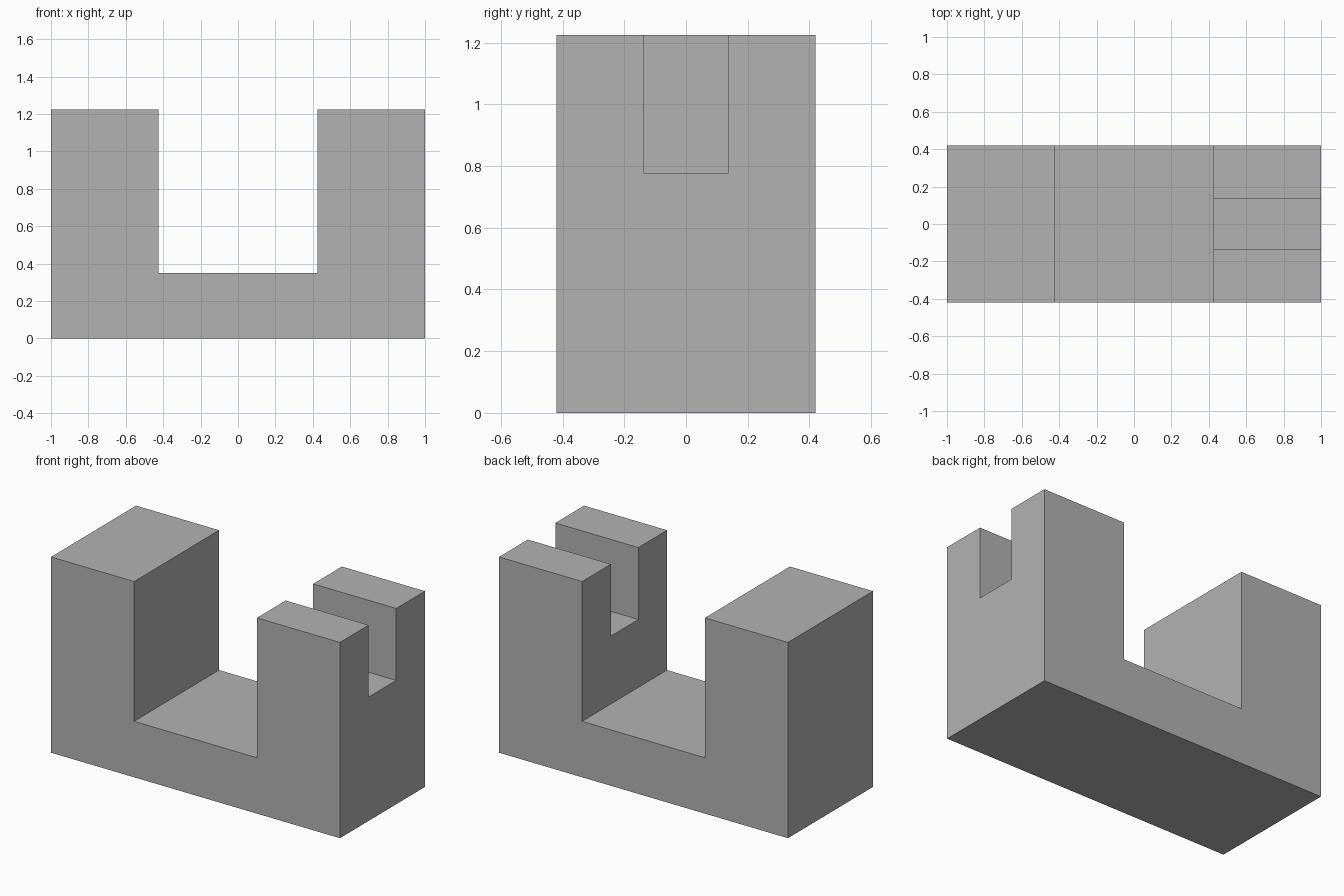
import bpy
import bmesh

if "Cube" in bpy.data.objects:
    bpy.data.objects.remove(bpy.data.objects["Cube"], do_unlink=True)

HALF_LENGTH, HALF_DEPTH, HEIGHT = 1.0, 0.42, 1.225
GAP, FLOOR = 0.425, 0.35
SLOT, SLOT_FLOOR = 0.136, 0.775

grey = bpy.data.materials.new("plain_grey")
grey.use_nodes = True
colour = (0.45, 0.45, 0.45, 1)
grey.diffuse_color = colour
grey.node_tree.nodes["Principled BSDF"].inputs["Base Color"].default_value = colour


def prism(name, points, offset):
    """Extrude a closed flat outline into a solid object."""
    bm = bmesh.new()
    face = bm.faces.new([bm.verts.new(p) for p in points])
    result = bmesh.ops.extrude_face_region(bm, geom=[face])
    verts = [v for v in result["geom"] if isinstance(v, bmesh.types.BMVert)]
    bmesh.ops.translate(bm, verts=verts, vec=offset)
    bmesh.ops.recalc_face_normals(bm, faces=bm.faces)
    mesh = bpy.data.meshes.new(name)
    bm.to_mesh(mesh)
    bm.free()
    mesh.materials.append(grey)
    obj = bpy.data.objects.new(name, mesh)
    bpy.context.collection.objects.link(obj)
    return obj


# U-shaped block: half outline, mirrored across x
half = [(HALF_LENGTH, 0), (HALF_LENGTH, HEIGHT), (GAP, HEIGHT), (GAP, FLOOR)]
outline = half + [(-x, z) for x, z in reversed(half)]
block = prism("u_block", [(x, -HALF_DEPTH, z) for x, z in outline],
              (0, 2 * HALF_DEPTH, 0))

# Slot through the top of the left upright
section = [(-SLOT, SLOT_FLOOR), (SLOT, SLOT_FLOOR),
           (SLOT, HEIGHT + 0.2), (-SLOT, HEIGHT + 0.2)]
cutter = prism("slot_cutter", [(GAP - 0.2, y, z) for y, z in section], (1, 0, 0))
cutter.hide_render = True

cut = block.modifiers.new("slot", "BOOLEAN")
cut.operation = "DIFFERENCE"
cut.solver = "EXACT"
cut.object = cutter

# Bake the cut and discard the cutter
bpy.context.view_layer.update()
evaluated = block.evaluated_get(bpy.context.evaluated_depsgraph_get())
cut_mesh = bpy.data.meshes.new_from_object(evaluated)
block.modifiers.clear()
block.data = cut_mesh
bpy.data.objects.remove(cutter, do_unlink=True)
